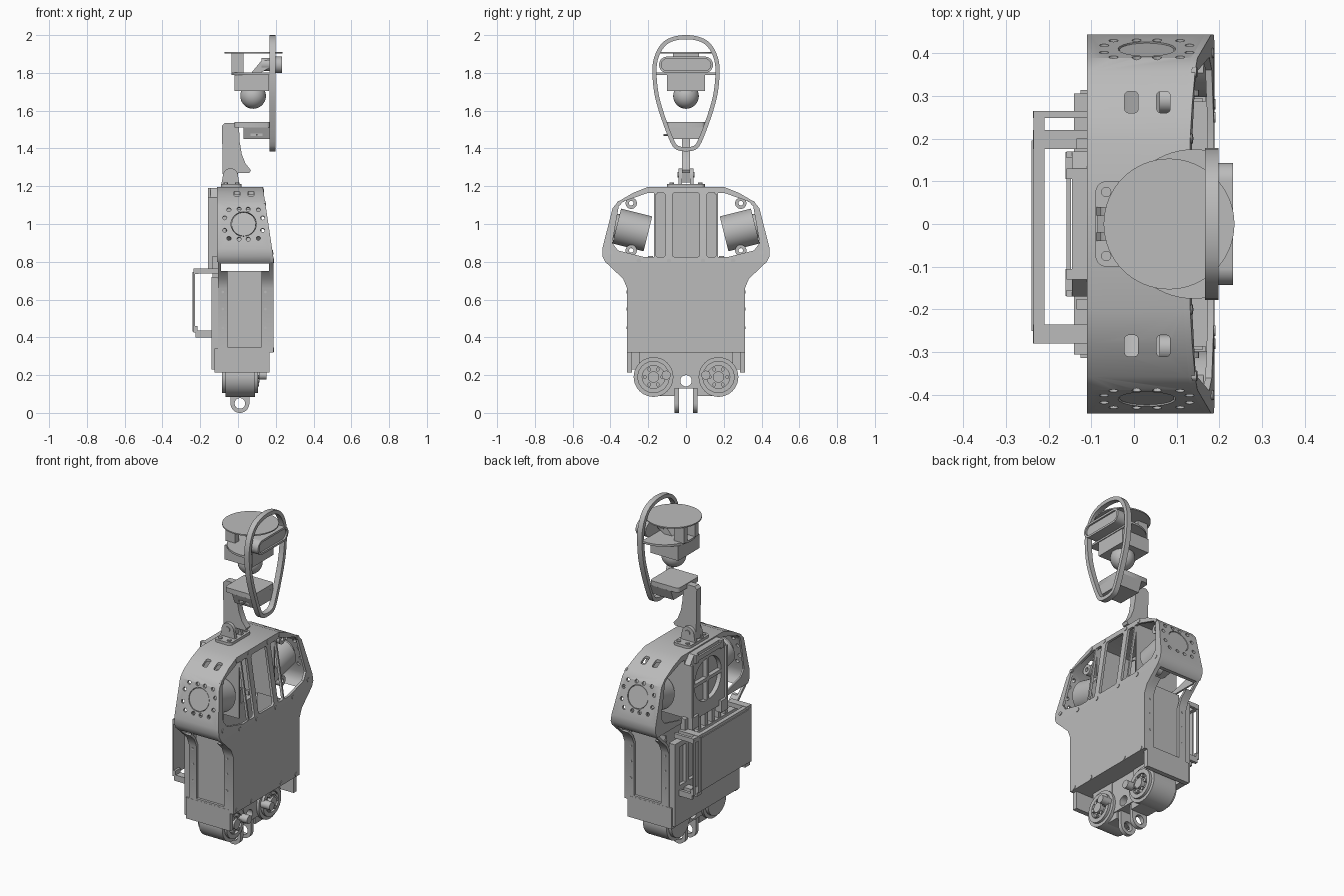
import bpy, bmesh, math
from mathutils import Matrix, Vector

if "Cube" in bpy.data.objects:
    bpy.data.objects.remove(bpy.data.objects["Cube"])

GREY = (0.5, 0.5, 0.5, 1)
mat = bpy.data.materials.new("plain grey")
mat.use_nodes = True
mat.diffuse_color = GREY
mat.node_tree.nodes["Principled BSDF"].inputs["Base Color"].default_value = GREY

SIDES = (-1, 1)
PLACE = {"X": lambda a, b, t: (t, a, b), "Y": lambda a, b, t: (a, t, b), "Z": lambda a, b, t: (a, b, t)}


def finish(name, bm, matrix=None):
    if matrix:
        bm.transform(matrix)
    bmesh.ops.recalc_face_normals(bm, faces=bm.faces)
    me = bpy.data.meshes.new(name)
    bm.to_mesh(me)
    bm.free()
    me.materials.append(mat)
    me.shade_smooth()
    me.set_sharp_from_angle(angle=math.radians(30))
    ob = bpy.data.objects.new(name, me)
    bpy.context.scene.collection.objects.link(ob)
    return ob


def prism(name, polys, axis, t0, t1, matrix=None):
    """Extrude one or more 2D outlines along an axis."""
    bm = bmesh.new()
    for poly in polys:
        lo, hi = ([bm.verts.new(PLACE[axis](a, b, t)) for a, b in poly] for t in (t0, t1))
        bm.faces.new(lo)
        bm.faces.new(hi)
        for i in range(len(poly)):
            bm.faces.new((lo[i - 1], lo[i], hi[i], hi[i - 1]))
    return finish(name, bm, matrix)


def band(name, outer, inner, axis, t0, t1):
    """Extrude the strip between two matching closed outlines."""
    bm = bmesh.new()
    loops = [[bm.verts.new(PLACE[axis](a, b, t)) for a, b in p]
             for p, t in ((outer, t0), (outer, t1), (inner, t1), (inner, t0))]
    for k in range(4):
        p, q = loops[k - 1], loops[k]
        for i in range(len(outer)):
            bm.faces.new((p[i - 1], p[i], q[i], q[i - 1]))
    return finish(name, bm)


def rect(a0, a1, b0, b1):
    return [(a0, b0), (a1, b0), (a1, b1), (a0, b1)]


def disc(a, b, r, n=32):
    return [(a + r * math.cos(i * math.tau / n), b + r * math.sin(i * math.tau / n)) for i in range(n)]


def soft_rect(a0, a1, b0, b1, r):
    """Rectangle with round corners."""
    mid = ((a0 + a1) / 2, (b0 + b1) / 2)
    reach = ((a1 - a0) / 2 - r, (b1 - b0) / 2 - r)
    return [tuple(m + math.copysign(d, v) + v for m, d, v in zip(mid, reach, (
        r * math.cos((i + .5) * math.tau / 16), r * math.sin((i + .5) * math.tau / 16)))) for i in range(16)]


def box(name, x0, x1, y0, y1, z0, z1):
    return prism(name, [rect(x0, x1, y0, y1)], "Z", z0, z1)


def mirror(half):
    return half + [(-a, b) for a, b in reversed(half)]


def rounded(p):
    for _ in range(2):
        p = [(u[0] * w + v[0] * (1 - w), u[1] * w + v[1] * (1 - w))
             for u, v in zip(p, p[1:] + p[:1]) for w in (0.75, 0.25)]
    return p


def inset(p, d):
    out = []
    for i, c in enumerate(p):
        u = (Vector(c) - Vector(p[i - 1])).normalized()
        v = (Vector(p[(i + 1) % len(p)]) - Vector(c)).normalized()
        n = Vector((-u.y - v.y, u.x + v.x)).normalized()
        out.append(tuple(Vector(c) + n * d / max(0.5, n.dot(Vector((-u.y, u.x))))))
    return out


def cut(ob, *cutters):
    for c in cutters:
        m = ob.modifiers.new("cut", "BOOLEAN")
        m.operation, m.object, m.solver = "DIFFERENCE", c, "EXACT"
    dg = bpy.context.evaluated_depsgraph_get()
    me = bpy.data.meshes.new_from_object(ob.evaluated_get(dg))
    ob.modifiers.clear()
    ob.data = me
    me.shade_smooth()
    me.set_sharp_from_angle(angle=math.radians(30))
    for c in cutters:
        bpy.data.objects.remove(c)
    return ob


def lean(ob):
    """Slope the chest back above the waist."""
    for v in ob.data.vertices:
        if v.co.x > 0.1 and v.co.z > 0.82:
            v.co.x -= (v.co.z - 0.82) * 0.15
    return ob


# Torso shell: hollow band with side openings, shoulder holes and top slots
half = [(.312, .32), (.312, .66), (.333, .71), (.428, .8), (.443, .83), (.443, .87),
        (.388, 1.085), (.357, 1.12), (.28, 1.165), (.2, 1.197)]
outline = mirror(half)
shell = lean(band("torso_shell", outline, inset(outline, .015), "X", -.105, .173))
shoulder = {s: Matrix.Translation((.03, s * .4105, 1)) @ Matrix.Rotation(-s * math.radians(76), 4, "X")
            for s in SIDES}
ring = [disc(a * x, b * y, .011, 12) for x, y in ((.078, .078), (.024, .082), (.1, .034))
        for a in SIDES for b in SIDES]
cutters = [prism("holes", ring + [disc(0, 0, .067)], "Z", -.06, .06, shoulder[s]) for s in SIDES]
for s in SIDES:
    y0, y1 = sorted((s * .25, s * .5))
    cutters += [box("panel_opening", -.055, .125, y0, y1, .35, .76), box("gap", -.09, .163, y0, y1, .75, .79)]
slots = [soft_rect(x, x + .032, *sorted((s * .26, s * .31)), .01) for s in SIDES for x in (-.022, .053)]
cutters.append(prism("slots", slots, "Z", 1.05, 1.3))
cut(shell, *cutters)

# Chest plate and matching back frame with windows
window = [(.17, .825), (.22, .825), (.36, .86), (.39, .9), (.355, 1.1), (.33, 1.12), (.2, 1.165), (.17, 1.165)]


def openings():
    side = [[(s * a, b) for a, b in window] for s in SIDES]
    ribs = [soft_rect(*sorted((s * .11, s * .16)), .825, 1.165, .012) for s in SIDES]
    return prism("windows", side + ribs + [soft_rect(-.073, .073, .825, 1.165, .015)], "X", -.5, .5)


upper = mirror([p for p in half if p[1] >= .8])
lean(cut(prism("chest_plate_upper", [upper], "X", .173, .188), openings()))
prism("chest_plate_lower", [mirror(half[:4])], "X", .173, .188)
cut(prism("back_frame", [upper], "X", -.11, -.1), openings())
bolts = [disc(s * y, z, .012, 12) for s in SIDES for y, z in
         ((.09, 1.18), (.2, 1.18), (.355, 1.11), (.4, .85), (.25, .805), (.09, .805), (.28, .335), (.14, .335))]
lean(prism("chest_bolts", bolts, "X", .18, .191))

# Shoulder motors, side panels and inner walls
for s in SIDES:
    side = "left" if s > 0 else "right"
    prism("shoulder_motor_" + side, [disc(0, 0, .095, 48)], "Z", -.215, -.045, shoulder[s])
    prism("shoulder_hub_" + side, [disc(0, 0, .064, 48)], "Z", -.06, -.003, shoulder[s])
    box("inner_wall_" + side, -.105, .125, *sorted((s * .16, s * .17)), .82, 1.18)
    box("side_panel_" + side, -.07, .16, *sorted((s * .285, s * .295)), .32, .75)
    box("side_skirt_" + side, -.125, .167, *sorted((s * .285, s * .313)), .215, .34)
    prism("side_bolts_" + side, [disc(x, z, .007, 8) for x in (-.08, .145) for z in (.45, .55, .64, .73)],
          "Y", s * .3, s * .314)
    for z in (1.11, .86):
        band("motor_lug_" + side, disc(s * .29, z, .03), disc(s * .29, z, .012), "X", .06, .09)

# Back cover with a crossed round recess, side rails and a grip
cover = prism("back_cover", [mirror([(.17, .8), (.17, 1.14), (.13, 1.19)])], "X", -.145, -.105)
quarters = [[(sy * (.01 + .115 * math.cos(a * math.pi / 16)), 1 + sz * (.01 + .115 * math.sin(a * math.pi / 16)))
             for a in range(9)] + [(sy * .01, 1 + sz * .01)] for sy in SIDES for sz in SIDES]
cut(cover, prism("quarters", quarters, "X", -.2, -.12))
for s in SIDES:
    box("cover_rail", -.158, -.14, *sorted((s * .155, s * .17)), .8, 1.14)
    box("cover_clip", -.16, -.12, *sorted((s * .105, s * .168)), .76, .83)
    box("cover_catch", -.158, -.12, *sorted((s * .105, s * .13)), 1.14, 1.19)
box("cover_grip", -.158, -.148, -.11, .11, 1.15, 1.175)

# Ribbed lower back panel
panel = box("back_panel", -.14, -.1, -.305, .305, .23, .72)
cut(panel, prism("panel_slots", [rect(y, y + .06, .46, .69) for y in (-.26, -.17, -.08, .02, .11, .2)],
                 "X", -.2, -.12))
for i in range(7):
    box("back_rib", -.135, -.105, -.2 + i * .0625, -.175 + i * .0625, .7, .83)

# Rear carrier: thin outer panel held by arms
box("carrier_panel", -.24, -.232, -.25, .195, .43, .745)
box("carrier_top_rail", -.235, -.21, -.28, .265, .735, .762)
for y0, y1 in ((-.28, -.235), (.175, .22), (.248, .265)):
    box("carrier_top_arm", -.235, -.105, y0, y1, .737, .764)
    box("carrier_low_arm", -.225, -.105, y0, y1, .4, .435)
    box("carrier_post", -.236, -.228, y0, y1, .43, .75)
    box("carrier_foot", -.236, -.215, y0, y1, .425, .46)

# Hip drums with bolted faces
for s in SIDES:
    y, z = s * .172, .19
    prism("hip_drum", [disc(y, z, .105, 48)], "X", -.065, .09)
    prism("hip_rear_cap", [disc(y, z, .085, 48)], "X", -.085, -.06)
    prism("hip_bracket", [rect(*sorted((s * .09, s * .25)), .2, .33)], "X", -.06, .08)
    prism("hip_link", [rect(*sorted((s * .06, s * .17)), .09, .2)], "X", -.045, .07)
    band("hip_face_ring", disc(y, z, .085), disc(y, z, .06), "X", .085, .105)
    prism("hip_hub", [disc(y, z, .03)], "X", .085, .115)
    prism("hip_bolts", [disc(y + .046 * math.cos(k), z + .046 * math.sin(k), .01, 10)
                        for k in (i * math.tau / 6 for i in range(6))], "X", .085, .11)
    prism("hip_knob", [disc(s * .105, .2, .024, 16)], "X", .08, .15)
    # Pelvis lugs with a cross hole
    lug = [(-.04, .17), (-.04, .05)] + disc(.01, .05, .05, 32)[16:] + [(.06, .05), (.06, .17)]
    cut(prism("pelvis_lug", [lug], "Y", s * .036, s * .06), prism("pin", [disc(.01, .05, .028)], "Y", -.2, .2))
cut(prism("pelvis_block", [rect(-.095, .095, .13, .33)], "X", -.05, .075),
    prism("bore", [disc(0, .17, .03)], "X", -.3, .3))

# Neck: bolted base plate, hinge and curved arm
prism("neck_base", [soft_rect(-.09, .02, -.1, .1, .025)], "Z", 1.19, 1.213)
prism("neck_bolts", [disc(x, s * .075, .012, 12) for s in SIDES for x in (-.065, -.005)], "Z", 1.21, 1.22)
for s in SIDES:
    ear = [(-.09, 1.2), (.01, 1.2)] + disc(-.04, 1.255, .04)[:17]
    prism("neck_hinge_ear", [ear], "Y", s * .02, s * .04)
prism("neck_hinge_pin", [disc(-.04, 1.26, .015, 16)], "Y", -.045, .045)
arm = [(-.08, 1.22), (-.01, 1.22), (.0, 1.27), (.06, 1.27), (.068, 1.285), (.04, 1.32), (.02, 1.37),
       (.008, 1.44), (.005, 1.535), (-.07, 1.535), (-.085, 1.52)]
prism("neck_arm", [arm], "Y", -.02, .02)

# Head platform and sensor box below it
prism("head_platform", [soft_rect(-.02, .17, -.1, .1, .02)], "Z", 1.512, 1.54)
cut(prism("head_box", [mirror([(.075, 1.45), (.1, 1.512)])], "X", .03, .17),
    prism("head_slot", [rect(.065, .13, 1.465, 1.48)], "Y", -.3, -.08))
prism("head_box_pin", [disc(.1, 1.472, .005, 8)], "Y", -.12, -.07)

# Teardrop hoop
drop = rounded(mirror([(.05, 1.385), (.085, 1.43), (.16, 1.64), (.178, 1.76), (.178, 1.87), (.13, 1.965),
                       (.05, 2.0)]))
band("head_hoop", drop, inset(drop, .022), "X", .166, .198)

# Stereo bar: capsule with a raised rim
pill = [(y + math.copysign(.1, y), z) for y, z in disc(.0001, 1.843, .043, 48)]
prism("stereo_bar", [pill], "X", .166, .222)
band("stereo_rim", pill, inset(pill, .012), "X", .22, .232)
prism("stereo_mount", [[(.07, 1.8), (.12, 1.8), (.17, 1.83), (.17, 1.87), (.12, 1.86)]], "Y", -.03, .03)
prism("stereo_socket", [disc(0, 1.845, .035)], "X", .125, .17)

# Scanner: lower shelf, posts, top disc, housing and ball
shelf = [(min(x, .17), y) for x, y in disc(.14, 0, .175, 64)]
prism("head_shelf", [shelf], "Z", 1.79, 1.802)
for s in SIDES:
    box("disc_post", -.035, .03, *sorted((s * .035, s * .07)), 1.80, 1.89)
prism("top_disc", [disc(.082, 0, .153, 64)], "Z", 1.903, 1.91)
box("disc_mount", -.035, .03, -.07, .07, 1.885, 1.905)
box("ball_housing", -.018, .165, -.1, .1, 1.705, 1.79)
bm = bmesh.new()
bmesh.ops.create_uvsphere(bm, u_segments=32, v_segments=16, radius=.068)
finish("sensor_ball", bm, Matrix.Translation((.08, 0, 1.678)))
